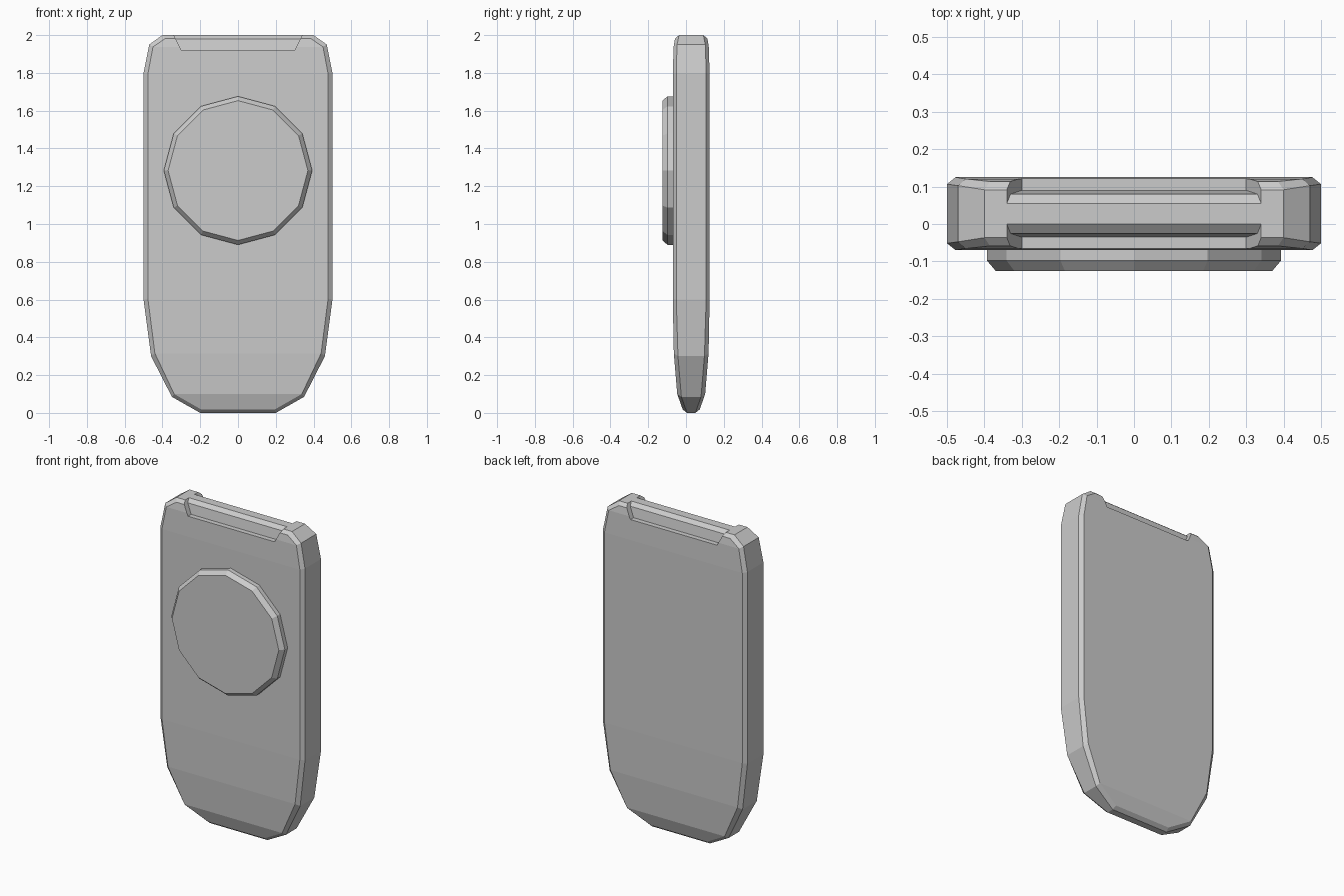
import bpy, bmesh, math
from mathutils import Vector

if "Cube" in bpy.data.objects:
    bpy.data.objects.remove(bpy.data.objects["Cube"])

MID = 0.0275  # centre of the body thickness


def add_object(name, bm):
    bmesh.ops.recalc_face_normals(bm, faces=bm.faces)
    mesh = bpy.data.meshes.new(name)
    bm.to_mesh(mesh)
    bm.free()
    obj = bpy.data.objects.new(name, mesh)
    bpy.context.collection.objects.link(obj)
    return obj


# body: half outlines as (x, z, half thickness), top to bottom
RIM = [(0.40, 2.0, 0.064), (0.47, 1.95, 0.075), (0.50, 1.80, 0.079), (0.50, 0.60, 0.079),
       (0.46, 0.30, 0.07), (0.35, 0.085, 0.052), (0.20, 0.0, 0.022)]
FACE = [(0.385, 1.982, 0.086), (0.45, 1.938, 0.093), (0.477, 1.795, 0.0975), (0.477, 0.605, 0.0975),
        (0.44, 0.315, 0.092), (0.338, 0.10, 0.074), (0.195, 0.018, 0.045)]


def ring(bm, half, side):
    right = [bm.verts.new((x, MID + side * t, z)) for x, z, t in half]
    left = [bm.verts.new((-x, MID + side * t, z)) for x, z, t in half]
    return right, left


bm = bmesh.new()
rings = [ring(bm, FACE, -1), ring(bm, RIM, -1), ring(bm, RIM, 1), ring(bm, FACE, 1)]
loops = [r + l[::-1] for r, l in rings]
n = len(loops[0])
for a, b in zip(loops, loops[1:]):
    for i in range(n):
        j = (i + 1) % n
        bm.faces.new((a[i], a[j], b[j], b[i]))
for r, l in (rings[0], rings[3]):
    for i in range(len(r) - 1):
        bm.faces.new((r[i], r[i + 1], l[i + 1], l[i]))
body = add_object("body", bm)

# stepped notches on both sides of the top edge
STEP = [(-0.2, 1.92), (-0.035, 1.92), (-0.025, 1.98), (0.05, 2.04), (0.05, 2.1), (-0.2, 2.1)]


def notch_cutter(name, mirror):
    bm = bmesh.new()
    ends = []
    for s in (-1, 1):
        ends.append([bm.verts.new((s * (0.30 + (z - 1.92) * 0.5),
                                   2 * MID - y if mirror else y, z)) for y, z in STEP])
        bm.faces.new(ends[-1])
    for i in range(len(STEP)):
        j = (i + 1) % len(STEP)
        bm.faces.new((ends[0][i], ends[0][j], ends[1][j], ends[1][i]))
    cutter = add_object(name, bm)
    cutter.hide_render = True
    return cutter


cutters = [notch_cutter("front_notch_cutter", False), notch_cutter("back_notch_cutter", True)]
for c in cutters:
    mod = body.modifiers.new(c.name, 'BOOLEAN')
    mod.operation = 'DIFFERENCE'
    mod.solver = 'EXACT'
    mod.object = c

# bake the notches and drop the cutters
bpy.context.view_layer.update()
deps = bpy.context.evaluated_depsgraph_get()
baked = bpy.data.meshes.new_from_object(body.evaluated_get(deps))
body.modifiers.clear()
body.data = baked
for c in cutters:
    bpy.data.objects.remove(c)

# round front disc with a chamfered rim
bm = bmesh.new()
disc = []
for y, radius in ((-0.125, 0.37), (-0.098, 0.393), (-0.06, 0.393)):
    disc.append([bm.verts.new((radius * math.sin(i * math.tau / 12), y,
                               1.283 + radius * math.cos(i * math.tau / 12))) for i in range(12)])
for a, b in zip(disc, disc[1:]):
    for i in range(12):
        j = (i + 1) % 12
        bm.faces.new((a[i], a[j], b[j], b[i]))
bm.faces.new(disc[0])
bm.faces.new(disc[-1])
add_object("front_disc", bm)
